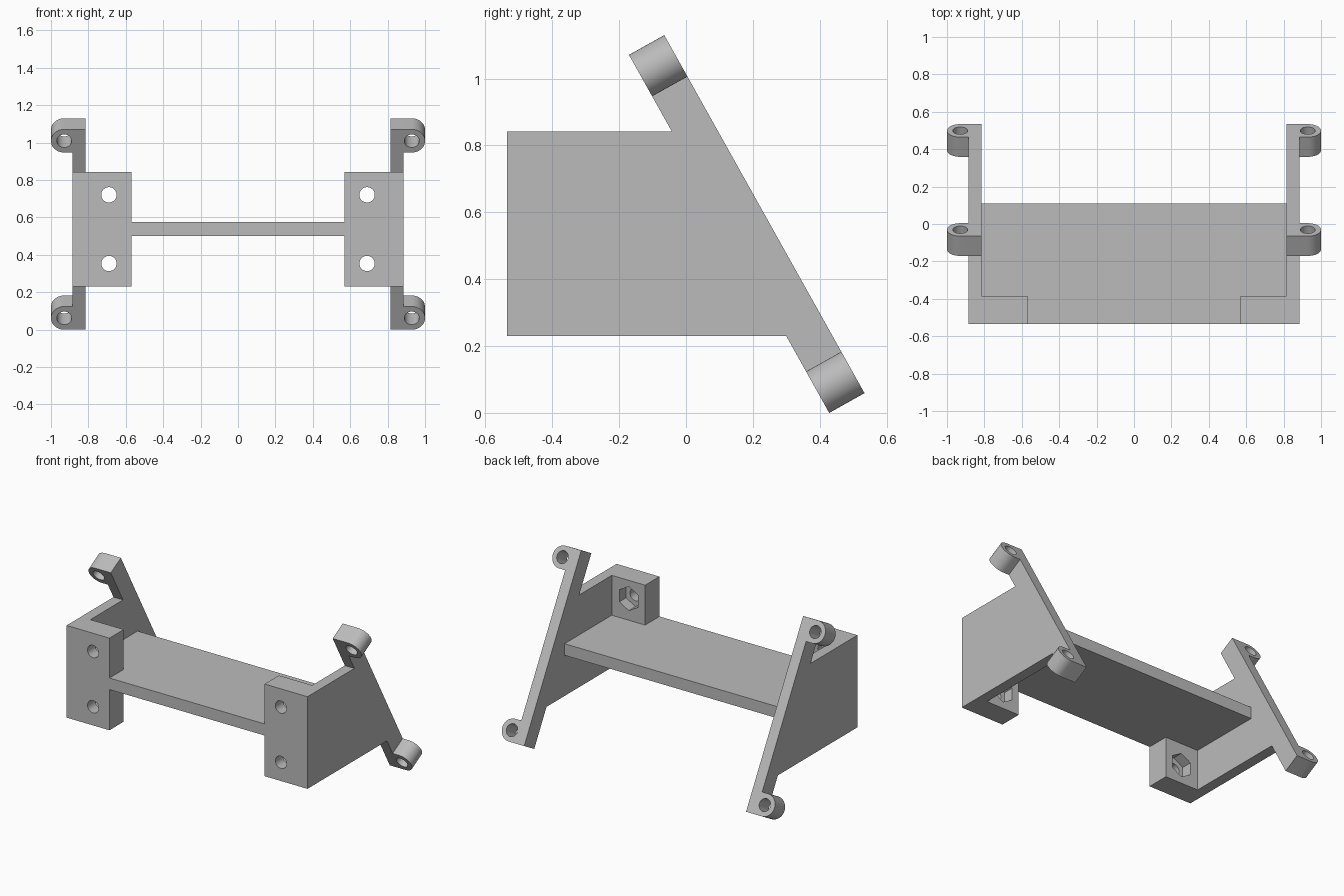
import bpy, bmesh, math
from mathutils import Vector

if "Cube" in bpy.data.objects:
    bpy.data.objects.remove(bpy.data.objects["Cube"])

grey = bpy.data.materials.new("light grey plastic")
grey.use_nodes = True
colour = (0.5, 0.5, 0.5, 1)
grey.diffuse_color = colour
grey.node_tree.nodes["Principled BSDF"].inputs["Base Color"].default_value = colour


def prism(name, outline, push):
    """Extrude a flat outline of 3D points along a vector."""
    bm = bmesh.new()
    face = bm.faces.new([bm.verts.new(p) for p in outline])
    new = bmesh.ops.extrude_face_region(bm, geom=[face])["geom"]
    verts = [v for v in new if isinstance(v, bmesh.types.BMVert)]
    bmesh.ops.translate(bm, verts=verts, vec=push)
    bmesh.ops.recalc_face_normals(bm, faces=bm.faces)
    mesh = bpy.data.meshes.new(name)
    bm.to_mesh(mesh)
    bm.free()
    mesh.materials.append(grey)
    obj = bpy.data.objects.new(name, mesh)
    bpy.context.collection.objects.link(obj)
    return obj


def ring(centre, u, v, radius, count):
    """Points of a regular polygon, first corner along u."""
    turn = [2 * math.pi * i / count for i in range(count)]
    return [centre + radius * (u * math.cos(a) + v * math.sin(a)) for a in turn]


def select_only(obj):
    bpy.ops.object.select_all(action="DESELECT")
    obj.select_set(True)
    bpy.context.view_layer.objects.active = obj


def cut(obj, outline, push):
    """Cut a prism out of an object."""
    cutter = prism("cutter", outline, push)
    cutter.hide_render = True
    mod = obj.modifiers.new("cut", "BOOLEAN")
    mod.operation, mod.solver, mod.object = "DIFFERENCE", "EXACT", cutter
    select_only(obj)
    bpy.ops.object.modifier_apply(modifier=mod.name)
    bpy.data.objects.remove(cutter)


def smooth(obj):
    select_only(obj)
    bpy.ops.object.shade_smooth_by_angle(angle=math.radians(30))


X, Y, Z = Vector((1, 0, 0)), Vector((0, 1, 0)), Vector((0, 0, 1))
FRONT, BLOCK_BACK = -0.535, -0.385
LOW, HIGH = 0.23, 0.842
INNER, OUTER, BLOCK_IN = 0.815, 0.885, 0.57

# Slanted bar: back edge ends, direction and thickness
top = Vector((0, -0.065, 1.13))
bottom = Vector((0, 0.534, 0.059))
along = (bottom - top).normalized()
normal = along.cross(X)
if normal.y < 0:
    normal.negate()
thick = normal * 0.121
EAR = 0.071


def on_front_edge(z):
    start = top - thick
    return start + along * ((z - start.z) / along.z)


# Shelf between the sides, notched around the front blocks
half = [(BLOCK_IN, FRONT), (BLOCK_IN, BLOCK_BACK), (INNER, BLOCK_BACK), (INNER, 0.11)]
plan = half + [(-x, y) for x, y in reversed(half)]
prism("shelf", [Vector((x, y, 0.5)) for x, y in plan], Z * 0.077)

for side, label in ((1, "left"), (-1, "right")):
    # Side plate with its slanted bar
    profile = [Vector((0, FRONT, LOW)), Vector((0, FRONT, HIGH)), on_front_edge(HIGH),
               top - thick, top, bottom, bottom - thick, on_front_edge(LOW)]
    prism(label + "_side_plate", [p + X * side * INNER for p in profile],
          X * side * (OUTER - INNER))

    # Front block with screw holes and hexagonal nut pockets
    base = [(BLOCK_IN, FRONT), (INNER, FRONT), (INNER, BLOCK_BACK), (BLOCK_IN, BLOCK_BACK)]
    block = prism(label + "_front_block",
                  [Vector((side * x, y, LOW)) for x, y in base], Z * (HIGH - LOW))
    for z in (0.354, 0.721):
        hole = Vector((side * 0.69, FRONT - 0.05, z))
        cut(block, ring(hole, Z, X, 0.041, 32), Y * 0.3)
        pocket = Vector((side * 0.69, BLOCK_BACK - 0.07, z))
        cut(block, ring(pocket, Z, X, 0.08, 6), Y * 0.2)
    smooth(block)

    # Rounded mounting ears at both ends of the bar
    for place, centre in (("upper", top + along * EAR), ("lower", bottom - along * EAR)):
        middle = centre + X * side * (1 - EAR)
        root = centre + X * side * OUTER
        arc = [math.pi * (i / 24 - 0.5) for i in range(25)]
        outline = [middle + EAR * (X * side * math.cos(a) + along * math.sin(a)) for a in arc]
        outline += [root + along * EAR, root - along * EAR]
        ear = prism(label + "_" + place + "_ear", outline, -thick)
        cut(ear, ring(middle + normal * 0.1, X, along, 0.04, 32), -normal * 0.4)
        smooth(ear)
